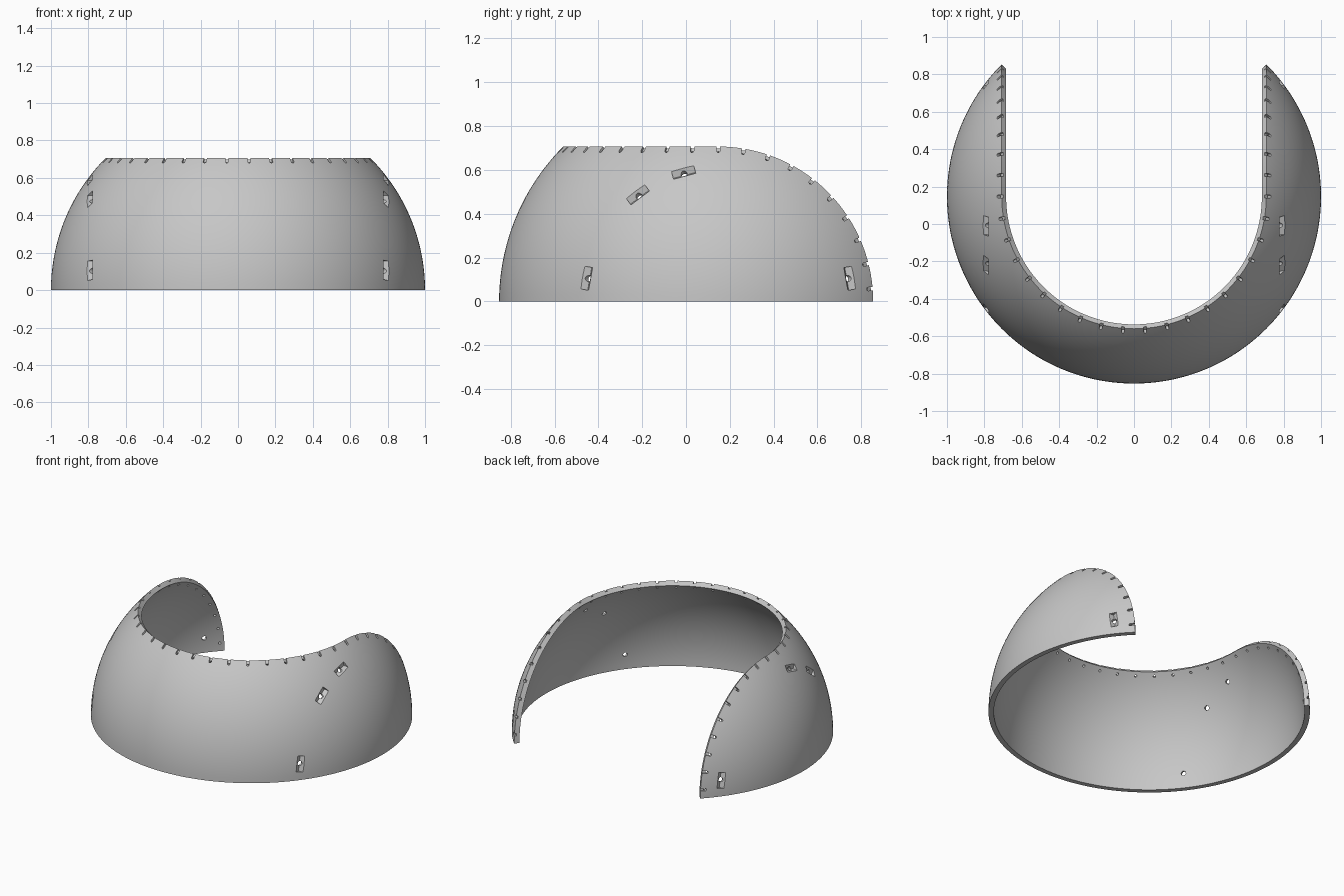
import bpy, bmesh, math
from mathutils import Vector, Matrix

if "Cube" in bpy.data.objects:
    bpy.data.objects.remove(bpy.data.objects["Cube"])

CY = 0.147            # sphere centre in y
INNER = 0.967         # inner radius of the shell
C = math.sqrt(0.5)    # half width of the U-shaped opening
SEG, ROWS = 180, 24

grey = bpy.data.materials.new("grey")
grey.diffuse_color = (0.57, 0.57, 0.57, 1)
grey.use_nodes = True
grey.node_tree.nodes["Principled BSDF"].inputs["Base Color"].default_value = grey.diffuse_color


def rim(t):
    """Rim point and outward direction; t in degrees, 0 front, +-180 back tips."""
    s = -1 if t < 0 else 1
    a = math.radians(abs(t))
    if a <= math.pi / 2:
        e = Vector((s * math.sin(a), -math.cos(a), 0))
        return e * C + Vector((0, 0, C)), e
    a -= math.pi / 2
    return Vector((s * C, C * math.sin(a), C * math.cos(a))), Vector((s, 0, 0))


def base(t):
    a = math.radians(t * 0.75)
    return Vector((math.sin(a), -math.cos(a), 0))


def point(t, k):
    """Point on the unit sphere, a fraction k of the way from rim to base."""
    p, q = rim(t)[0], base(t)
    w = p.angle(q, 0)
    if w < 1e-5:
        return q
    return (p * math.sin((1 - k) * w) + q * math.sin(k * w)) / math.sin(w)


def to_object(bm, name):
    bmesh.ops.recalc_face_normals(bm, faces=bm.faces)
    me = bpy.data.meshes.new(name)
    bm.to_mesh(me)
    bm.free()
    me.materials.append(grey)
    ob = bpy.data.objects.new(name, me)
    bpy.context.collection.objects.link(ob)
    return ob


# Shell: outer and inner skins joined along rim and base
bm = bmesh.new()
loops = []
for i in range(SEG + 1):
    t = -180 + 360 * i / SEG
    pts = [point(t, j / ROWS) for j in range(ROWS + 1)]
    ring = pts + [p * INNER for p in reversed(pts)]
    loops.append([bm.verts.new(p) for p in ring])
n = len(loops[0])
for a, b in zip(loops, loops[1:]):
    for j in range(n):
        k = (j + 1) % n
        bm.faces.new((a[j], a[k], b[k], b[j]))
bmesh.ops.remove_doubles(bm, verts=bm.verts, dist=1e-5)
shell = to_object(bm, "collar_shell")

# Cutters for the notches, pockets and holes
cut = bmesh.new()


def frame(pos, x, z):
    y = z.cross(x)
    m = Matrix((x, y, z)).transposed().to_4x4()
    m.translation = pos
    return m


def box(m, size):
    bmesh.ops.create_cube(cut, size=1, matrix=m @ Matrix.Diagonal((*size, 1)))


def hole(m, r):
    bmesh.ops.create_cone(cut, cap_ends=True, segments=16, radius1=r, radius2=r,
                          depth=0.14, matrix=m)


# Evenly spaced lacing notches along the rim, each ending in a small hole
STEP = 180 / 19
for i in range(19):
    for s in (-1, 1):
        p, e = rim(s * (i + 0.5) * STEP)
        d = (e - p * e.dot(p)).normalized()
        box(frame(p + d * 0.009, d, p), (0.042, 0.016, 0.024))
        hole(frame(p + d * 0.029, d, p), 0.008)

# V-shaped strap pockets with a round hole, on a circle around each side
for phi in (-80, -37, -15, 80):
    for s in (-1, 1):
        f = math.radians(phi)
        p = Vector((s * 0.792, 0.61 * math.sin(f), 0.61 * math.cos(f))).normalized()
        along = Vector((0, math.cos(f), -math.sin(f)))
        m = frame(p, along, p)
        box(m @ Matrix.Rotation(math.pi / 4, 4, 'X'), (0.105, 0.034, 0.034))
        hole(m, 0.015)

cutter = to_object(cut, "hole_cutter")
cutter.hide_render = True

mod = shell.modifiers.new("holes", 'BOOLEAN')
mod.operation = 'DIFFERENCE'
mod.solver = 'EXACT'
mod.use_self = True
mod.object = cutter
bpy.context.view_layer.objects.active = shell
shell.select_set(True)
bpy.ops.object.modifier_apply(modifier=mod.name)
bpy.data.objects.remove(cutter)

shell.location.y = CY
bpy.ops.object.shade_smooth_by_angle(angle=math.radians(30))
